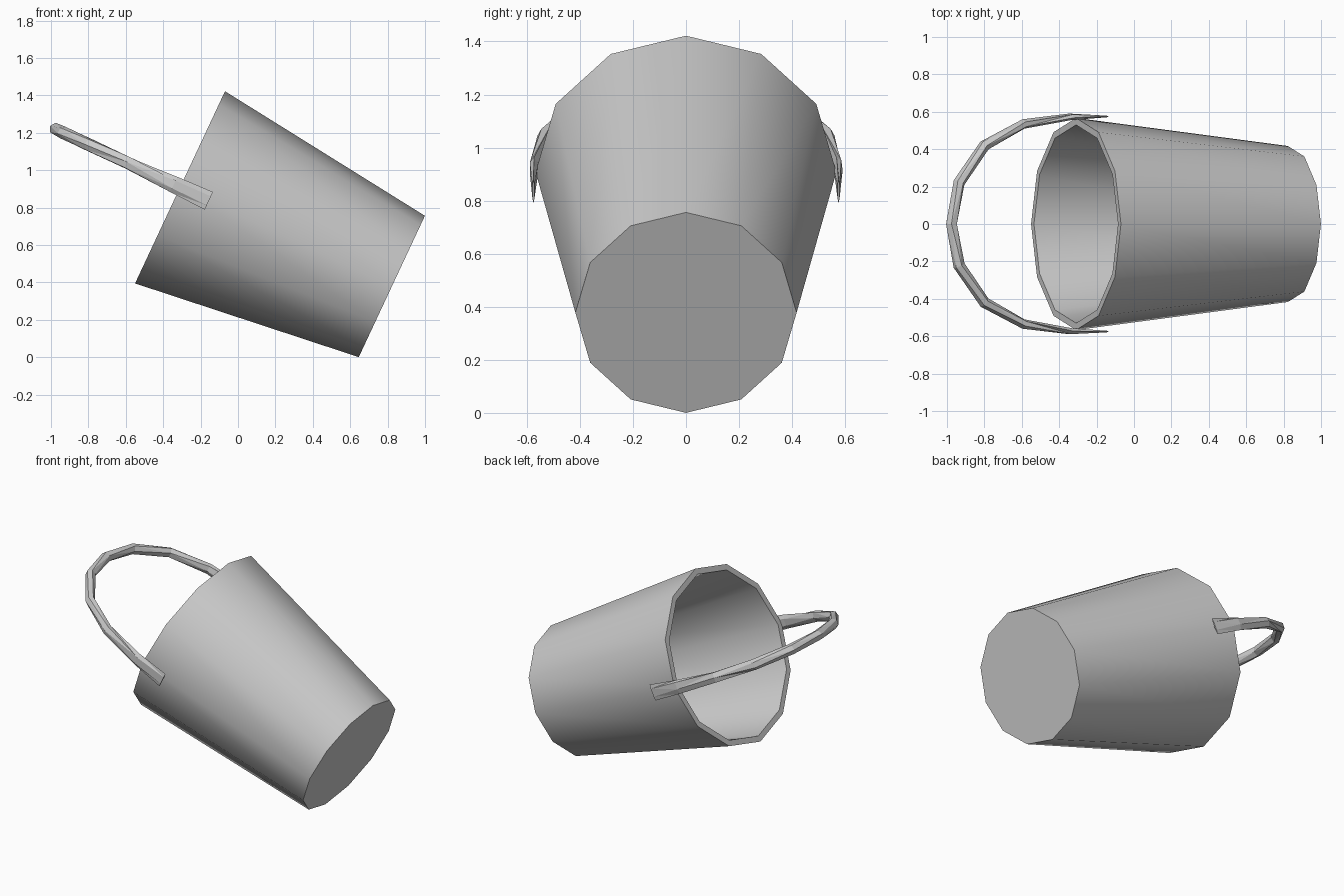
import bpy, bmesh, math
from mathutils import Matrix, Vector

if "Cube" in bpy.data.objects:
    bpy.data.objects.remove(bpy.data.objects["Cube"])

SIDES = 12
# Frame of the tilted bucket: local z runs out of the mouth, origin at the rim centre
tilt = Matrix(((0.424, 0, -0.906, -0.31),
               (0, 1, 0, 0),
               (0.906, 0, 0.424, 0.908),
               (0, 0, 0, 1)))

metal = bpy.data.materials.new("grey metal")
metal.diffuse_color = (0.6, 0.6, 0.6, 1)
metal.use_nodes = True
metal.node_tree.nodes["Principled BSDF"].inputs["Base Color"].default_value = metal.diffuse_color


def loft(name, rings):
    """Skin a list of vertex rings and cap both ends."""
    bm = bmesh.new()
    rows = [[bm.verts.new(co) for co in ring] for ring in rings]
    n = len(rows[0])
    for a, b in zip(rows, rows[1:]):
        for i in range(n):
            j = (i + 1) % n
            bm.faces.new((a[i], a[j], b[j], b[i]))
    bm.faces.new(rows[0][::-1])
    bm.faces.new(rows[-1])
    bmesh.ops.recalc_face_normals(bm, faces=bm.faces)
    bm.transform(tilt)
    mesh = bpy.data.meshes.new(name)
    bm.to_mesh(mesh)
    bm.free()
    mesh.materials.append(metal)
    obj = bpy.data.objects.new(name, mesh)
    bpy.context.collection.objects.link(obj)
    return obj


# Bucket: outer base, outer rim, inner rim, inner floor
profile = [(0.417, -1.25), (0.567, 0), (0.53, 0), (0.385, -1.21)]
bucket = loft("bucket", [
    [Vector((r * math.cos(math.tau * i / SIDES), r * math.sin(math.tau * i / SIDES), z))
     for i in range(SIDES)] for r, z in profile])
bpy.context.view_layer.objects.active = bucket
bucket.select_set(True)
bpy.ops.object.shade_smooth_by_angle(angle=math.radians(40))

# Handle: twisted rod in the plane of the axis, flattened at both ends
# (y, z, half thickness, half width) from one end to the apex
half = [(0.575, -0.17, 0.005, 0.052), (0.573, 0.035, 0.018, 0.045),
        (0.535, 0.31, 0.026, 0.036), (0.42, 0.54, 0.03, 0.034),
        (0.222, 0.69, 0.031, 0.034)]
path = half + [(0, 0.735, 0.033, 0.034)] + [(-y, z, a, b) for y, z, a, b in reversed(half)]
rings = []
for k, (y, z, a, b) in enumerate(path):
    p0, p1 = path[max(k - 1, 0)], path[min(k + 1, len(path) - 1)]
    along = Vector((0, p1[0] - p0[0], p1[1] - p0[1])).normalized()
    out = Vector((0, along.z, -along.y))
    twist = 0 if k in (0, len(path) - 1) else 0.3 * (k % 3)
    rings.append([Vector((0, y, z)) + out * a * math.cos(math.tau * i / 6 + math.pi / 6 + twist)
                  + Vector((1, 0, 0)) * b * math.sin(math.tau * i / 6 + math.pi / 6 + twist)
                  for i in range(6)])
handle = loft("handle", rings)
bm = bmesh.new()
bm.from_mesh(handle.data)
bmesh.ops.triangulate(bm, faces=bm.faces)
bm.to_mesh(handle.data)
bm.free()
